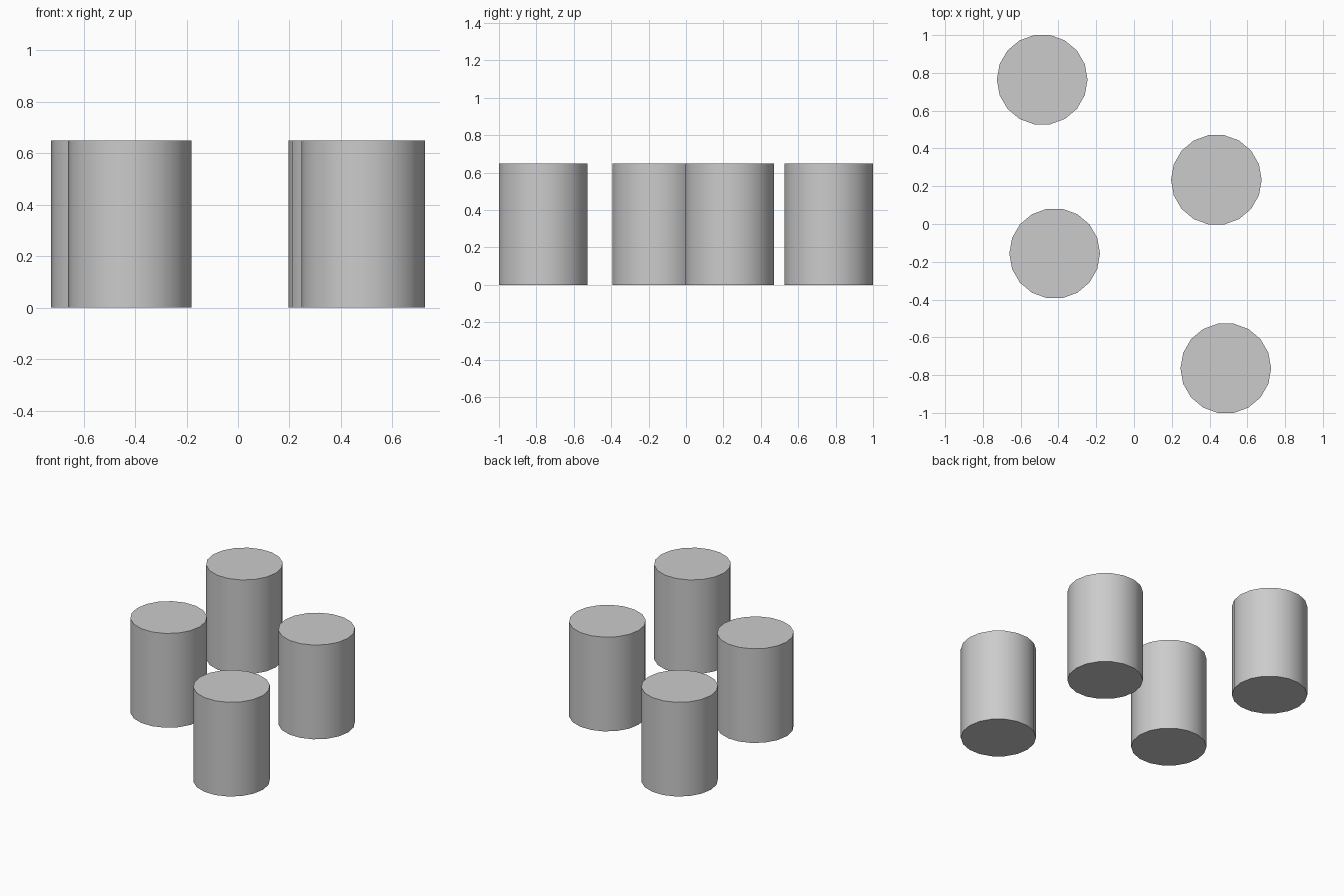
import bpy

if "Cube" in bpy.data.objects:
    bpy.data.objects.remove(bpy.data.objects["Cube"])

RADIUS, HEIGHT, SIDES = 0.24, 0.65, 18


def pillar(name, x, y):
    bpy.ops.mesh.primitive_cylinder_add(
        vertices=SIDES, radius=RADIUS, depth=HEIGHT,
        location=(x, y, HEIGHT / 2))
    ob = bpy.context.object
    ob.name = name
    # turn so flats face front and back, with corners on the x axis
    for v in ob.data.vertices:
        v.co.x, v.co.y = v.co.y, -v.co.x
    ob.data.update()
    bpy.ops.object.shade_smooth_by_angle()


# four separate staggered cylinders
pillar("back_left_cylinder", -0.486, 0.764)
pillar("middle_left_cylinder", -0.42, -0.156)
pillar("middle_right_cylinder", 0.436, 0.234)
pillar("front_right_cylinder", 0.486, -0.764)
